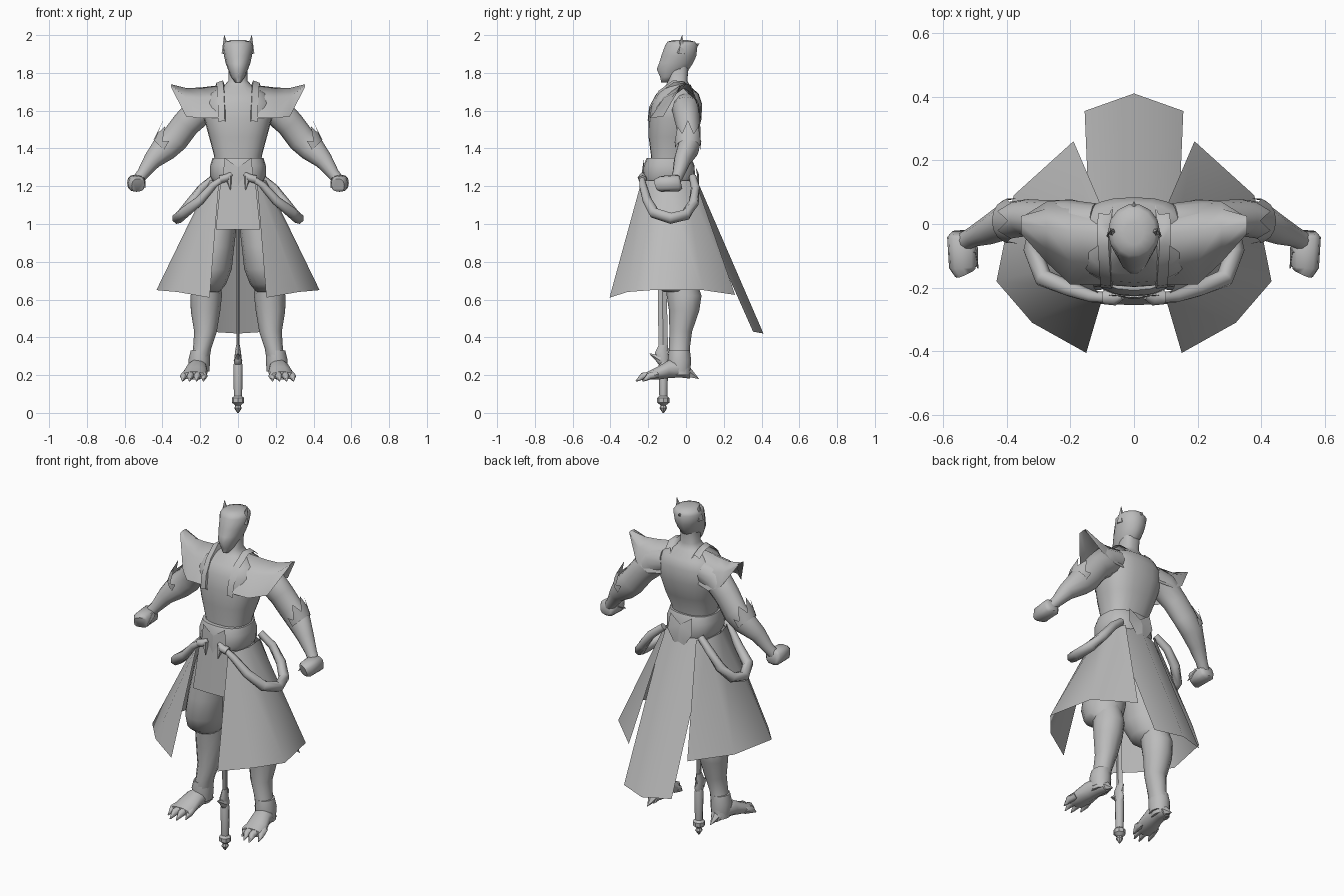
import bpy, bmesh, math
from mathutils import Vector

mat = bpy.data.materials.new("plain grey")
mat.diffuse_color = (0.5, 0.5, 0.5, 1)
X, Y, Z = Vector((1, 0, 0)), Vector((0, 1, 0)), Vector((0, 0, 1))


def finish(name, bm, mirror, angle=50):
    bmesh.ops.recalc_face_normals(bm, faces=bm.faces)
    me = bpy.data.meshes.new(name)
    bm.to_mesh(me)
    bm.free()
    me.materials.append(mat)
    ob = bpy.data.objects.new(name, me)
    bpy.context.collection.objects.link(ob)
    if mirror:
        ob.modifiers.new("mirror", "MIRROR").use_mirror_merge = False
    bpy.ops.object.select_all(action='DESELECT')
    ob.select_set(True)
    bpy.context.view_layer.objects.active = ob
    bpy.ops.object.shade_smooth_by_angle(angle=math.radians(angle))
    return ob


def sweep(name, path, sides=12, ref=Y, axis=None, mirror=False, angle=60, power=1):
    """Rings (x, y, z, ru, rv) along a path, or all square to one axis; power < 1 squares them."""
    bm = bmesh.new()
    pts = [Vector(p[:3]) for p in path]
    bend = lambda c: math.copysign(abs(c) ** power, c)
    rings = []
    for i, p in enumerate(path):
        t = axis or (pts[min(i + 1, len(pts) - 1)] - pts[max(i - 1, 0)]).normalized()
        u = ref.cross(t).normalized()
        v = t.cross(u)
        ru, rv = p[3], p[4] if len(p) > 4 else p[3]
        rings.append([bm.verts.new(pts[i] + u * ru * bend(math.cos(a)) + v * rv * bend(math.sin(a)))
                      for a in (2 * math.pi * k / sides for k in range(sides))])
    for a, b in zip(rings, rings[1:]):
        for k in range(sides):
            n = (k + 1) % sides
            bm.faces.new((a[k], a[n], b[n], b[k]))
    bm.faces.new(rings[0][::-1])
    bm.faces.new(rings[-1])
    return finish(name, bm, mirror, angle)


def sheet(name, rows, mirror=False, angle=50):
    """Open cloth made from rows of points."""
    bm = bmesh.new()
    vs = [[bm.verts.new(p) for p in r] for r in rows]
    for a, b in zip(vs, vs[1:]):
        for k in range(len(a) - 1):
            bm.faces.new((a[k], a[k + 1], b[k + 1], b[k]))
    return finish(name, bm, mirror, angle)


def spike(name, base, tip, r, mirror=True, sides=5):
    return sweep(name, [(*base, r), (*tip, 0.001)], sides, ref=X, mirror=mirror)


# Torso and neck
sweep("torso", [(0, -.085, 1.18, .12, .11), (0, -.085, 1.36, .126, .10),
                (0, -.07, 1.46, .153, .128), (0, -.057, 1.56, .18, .14),
                (0, -.05, 1.64, .185, .134), (0, -.045, 1.69, .15, .112),
                (0, -.045, 1.73, .075, .065), (0, -.043, 1.76, .05, .05),
                (0, -.04, 1.84, .05, .055)], 24, axis=Z, angle=70, power=.8)

# Head: narrow jaw forward, flaring crown
sweep("head", [(0, -.11, 1.75, .016, .022), (0, -.092, 1.778, .036, .046),
               (0, -.069, 1.82, .054, .088), (0, -.053, 1.85, .065, .092),
               (0, -.038, 1.89, .074, .095), (0, -.025, 1.945, .082, .088),
               (0, -.025, 1.965, .068, .075), (0, -.03, 1.975, .03, .035)],
      14, axis=Z, angle=75)
spike("horn", (.062, -.03, 1.905), (.073, -.02, 2.0), .026)
spike("rear_crest", (0, .0, 1.91), (0, .07, 1.955), .045, False)

# Shoulder mantle: arched sections (x, front y/z, ridge y/z, back y/z)
rows = []
for x, fy, fz, ry, rz, by, bz in ((.06, -.192, 1.56, -.03, 1.735, .06, 1.58),
                                  (.12, -.192, 1.56, -.03, 1.732, .06, 1.57),
                                  (.20, -.19, 1.56, -.02, 1.722, .078, 1.56),
                                  (.275, -.12, 1.57, -.01, 1.72, .07, 1.60),
                                  (.355, -.03, 1.725, 0, 1.74, .02, 1.73)):
    front, ridge, back = Vector((x, fy, fz)), Vector((x, ry, rz)), Vector((x, by, bz))
    lift = Vector((0, 0, .16 * abs(rz - fz)))
    rows.append([front, front.lerp(ridge, .5) + lift + Vector((0, -.012, 0)), ridge,
                 ridge.lerp(back, .55) + lift + Vector((0, .014, 0)), back])
sheet("shoulder_mantle", rows, mirror=True, angle=80)

# Flat collar bands running over the shoulders
band = [(.07, -.203, 1.55), (.072, -.195, 1.62), (.075, -.145, 1.705),
        (.08, -.07, 1.76), (.082, -.01, 1.755), (.078, .03, 1.72)]
sheet("collar_band", [[(x - .012, y + .03, z - .03) for x, y, z in band], band,
                      [(x + .034, y + .004, z - .012) for x, y, z in band]],
      mirror=True, angle=60)

# Arms and fists
sweep("arm", [(.12, 0, 1.63, .065), (.20, 0, 1.605, .082, .075), (.275, .01, 1.53, .074, .065),
              (.335, .02, 1.45, .074, .058), (.39, .012, 1.40, .071, .058),
              (.455, -.02, 1.335, .048, .045), (.505, -.04, 1.265, .032),
              (.54, -.06, 1.22, .03)], 12, mirror=True)
sweep("fist", [(.54, -.027, 1.22, .034), (.54, -.04, 1.217, .047, .044),
               (.537, -.135, 1.212, .044, .042), (.53, -.15, 1.207, .036, .034)],
      12, ref=Z, mirror=True, power=.75)
spike("thumb", (.51, -.08, 1.23), (.49, -.14, 1.19), .022)

# Jagged cuff fanned around the outside of each forearm
low, high = [], []
for k in range(9):
    a = math.radians(-100 + 25 * k)
    out = Vector((.7, 0, .7)) * math.cos(a) + Y * math.sin(a)
    base = Vector((.40, .01, 1.40)) + out * .066
    low.append(base)
    high.append(base + Vector((-.055, 0, .10)) * ((.35, 1)[k % 2 == 0] * (.55 + .45 * math.cos(a)))
                + out * .006)
sheet("forearm_cuff", [low, high], mirror=True)

# Belt with front and rear plates and knots
sweep("belt", [(0, -.09, 1.22, .13, .13), (0, -.09, 1.25, .147, .138),
               (0, -.09, 1.31, .147, .135), (0, -.09, 1.35, .135, .118)], 20, axis=Z, power=.8)
sweep("front_knot", [(.035, -.225, 1.265, .012), (.06, -.23, 1.245, .026, .02),
                     (.095, -.23, 1.235, .022, .022)], 8, ref=Z, mirror=True)
spike("knot_tail", (.05, -.23, 1.25), (.04, -.245, 1.18), .02)
for s, name in ((-1, "front_belt_plate"), (1, "rear_belt_plate")):
    y0, y1 = (-.23, -.236) if s < 0 else (.052, .07)
    sheet(name, [[(0, y0, 1.30), (0, y1, 1.26), (0, y1, 1.16)],
                 [(.07, y0 - s * .008, 1.35), (.08, y1 - s * .012, 1.26),
                  (.04, y1 - s * .008, 1.20)]], mirror=True)

# Rope loops hanging at the hips
sweep("rope_loop", [(.08, -.232, 1.24, .016), (.13, -.228, 1.205, .02),
                    (.20, -.205, 1.125, .025), (.285, -.17, 1.06, .03),
                    (.32, -.08, 1.03, .03), (.30, -.0, 1.05, .03),
                    (.25, .04, 1.11, .028), (.19, .05, 1.19, .024),
                    (.12, .035, 1.25, .02)], 7, ref=Z, mirror=True)

# Skirt panels
sheet("side_skirt", [[(.10, -.235, 1.23), (.125, -.20, 1.23), (.15, -.11, 1.23),
                      (.14, 0, 1.23), (.10, .05, 1.23)],
                     [(.15, -.405, .61), (.32, -.31, .64), (.432, -.18, .65),
                      (.378, .09, .65), (.19, .26, .625)]], mirror=True)
sheet("back_skirt", [[(-.14, .0, 1.23), (0, .055, 1.24), (.14, .0, 1.23)],
                     [(-.155, .355, .43), (0, .41, .42), (.155, .355, .43)]])
sheet("front_apron", [[(-.09, -.225, 1.25), (0, -.232, 1.25), (.09, -.225, 1.25)],
                      [(-.118, -.25, .97), (0, -.255, .97), (.118, -.25, .97)]])

# Baggy trousers and lower legs
sweep("trouser_leg", [(.07, -.085, 1.22, .07, .10), (.10, -.085, 1.05, .10, .115),
                      (.128, -.085, .88, .108, .125), (.145, -.08, .76, .112, .132),
                      (.162, -.06, .68, .098, .115), (.168, -.04, .64, .07, .08)],
      14, axis=Z, mirror=True)
sweep("lower_leg", [(.16, -.03, .72, .07, .08), (.168, -.01, .62, .083, .092),
                    (.172, -.01, .54, .078, .08), (.172, -.028, .43, .06, .06),
                    (.19, -.035, .34, .048, .055), (.205, -.035, .27, .052, .06),
                    (.21, -.03, .20, .045, .055)], 12, axis=Z, mirror=True)
sweep("ankle_cuff", [(.205, -.035, .22, .053, .058), (.205, -.035, .28, .058, .062),
                     (.20, -.035, .33, .05, .056)], 12, axis=Z, mirror=True)

# Clawed feet
sweep("foot", [(.205, .02, .21, .03, .03), (.21, -.03, .235, .048, .05),
               (.218, -.09, .232, .055, .05), (.228, -.15, .21, .066, .036),
               (.235, -.205, .197, .062, .022)], 10, ref=Z, axis=-Y, mirror=True)
spike("heel_spur", (.205, -.01, .225), (.205, .068, .18), .038)
for x, y in ((.18, -.225), (.215, -.26), (.252, -.265), (.288, -.23)):
    sweep("toe", [(.22 + (x - .22) * .8, -.15, .205, .022), (x, y + .035, .195, .02),
                  (x * 1.02, y, .168, .003)], 6, ref=Z, mirror=True)

# Sword hanging point up between the legs
sweep("blade", [(0, -.12, .33, .008, .025), (0, -.125, .60, .008, .024),
                (0, -.12, .95, .008, .022), (0, -.11, 1.05, .002, .004)], 4, axis=Z, angle=30)
sweep("sword_guard", [(0, -.12, .25, .02, .02), (0, -.125, .28, .02, .038),
                      (0, -.13, .32, .016, .034), (0, -.12, .36, .01, .024)], 8, axis=Z)
spike("guard_hook", (0, -.135, .285), (0, -.195, .315), .024, False)
spike("guard_rear_hook", (0, -.115, .29), (0, -.085, .35), .016, False)
sweep("sword_grip", [(0, -.12, .075, .02), (0, -.12, .10, .022),
                     (0, -.12, .25, .025), (0, -.12, .27, .02)], 8, axis=Z)
sweep("pommel", [(0, -.12, 0, .004), (0, -.12, .025, .02), (0, -.12, .04, .014),
                 (0, -.12, .055, .033), (0, -.12, .078, .033), (0, -.12, .09, .02)],
      8, axis=Z, angle=30)
